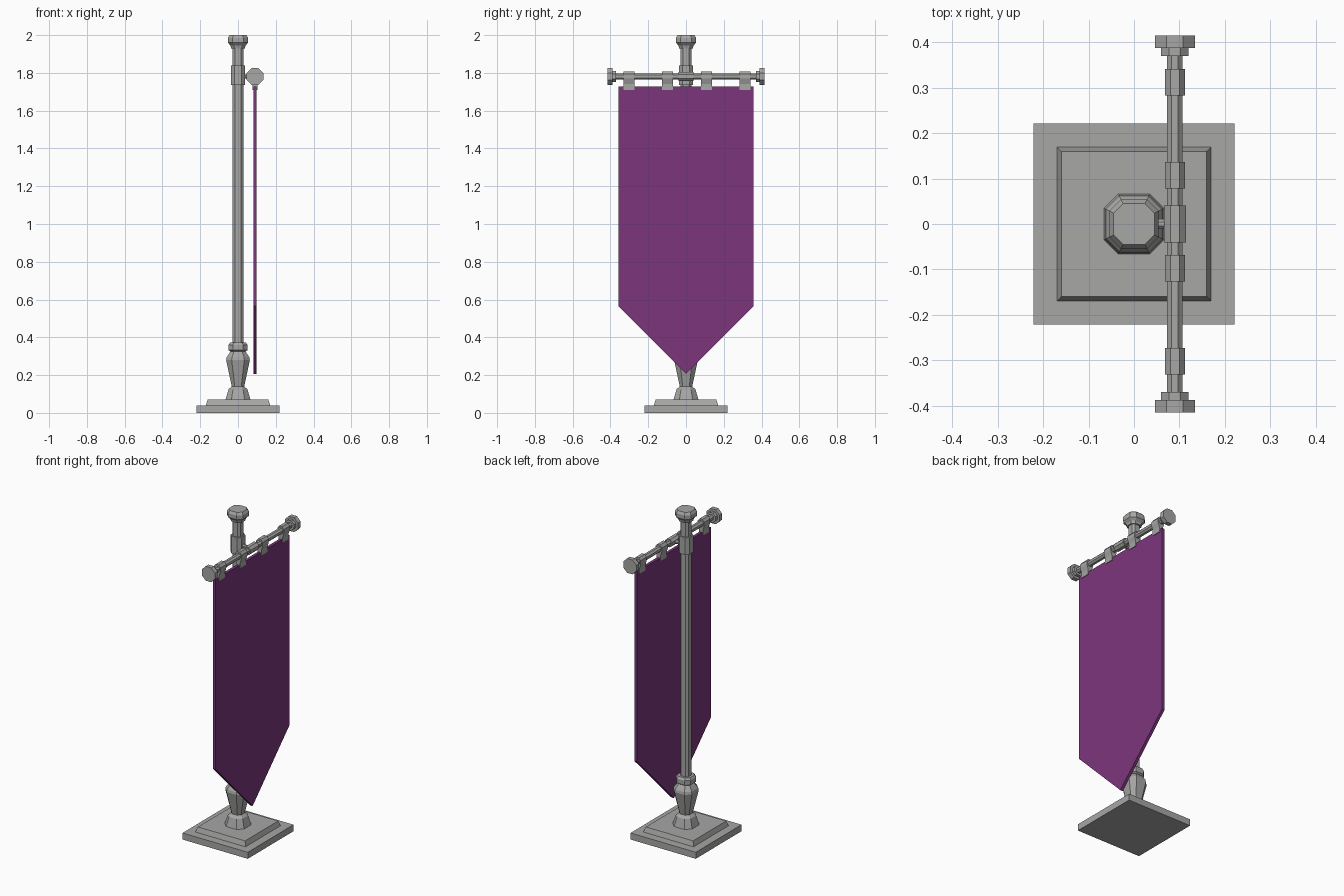
import bpy, bmesh, math
from mathutils import Matrix, Vector

if "Cube" in bpy.data.objects:
    bpy.data.objects.remove(bpy.data.objects["Cube"])

BAR_X, BAR_Z = 0.09, 1.781


def material(name, r, g, b):
    mat = bpy.data.materials.new(name)
    mat.diffuse_color = (r, g, b, 1)
    mat.use_nodes = True
    mat.node_tree.nodes["Principled BSDF"].inputs["Base Color"].default_value = mat.diffuse_color
    return mat


grey = material("grey_metal", 0.385, 0.385, 0.38)
purple = material("purple_cloth", 0.2, 0.036, 0.2)


def finish(name, bm, mat):
    bmesh.ops.recalc_face_normals(bm, faces=bm.faces)
    me = bpy.data.meshes.new(name)
    bm.to_mesh(me)
    bm.free()
    ob = bpy.data.objects.new(name, me)
    bpy.context.collection.objects.link(ob)
    me.materials.append(mat)
    return ob


def stack(name, profile, flat=0.4142, matrix=Matrix()):
    """Stacked octagon rings (flat=1: squares); profile = (half width, height)."""
    corners = [(1, flat), (flat, 1)] if flat < 1 else [(1, 1)]
    section = []
    for x, y in corners:
        section += [(x, y), (-y, x), (-x, -y), (y, -x)]
    section.sort(key=lambda p: math.atan2(p[1], p[0]))
    n = len(section)
    bm = bmesh.new()
    rings = [[bm.verts.new(matrix @ Vector((r * x, r * y, h))) for x, y in section]
             for r, h in profile]
    for a, b in zip(rings, rings[1:]):
        for i in range(n):
            j = (i + 1) % n
            bm.faces.new((a[i], a[j], b[j], b[i]))
    bm.faces.new(rings[0])
    bm.faces.new(rings[-1])
    return finish(name, bm, grey)


def extrude(name, points, direction, mat):
    bm = bmesh.new()
    face = bm.faces.new([bm.verts.new(p) for p in points])
    new = bmesh.ops.extrude_face_region(bm, geom=[face], use_keep_orig=True)
    moved = [v for v in new['geom'] if isinstance(v, bmesh.types.BMVert)]
    bmesh.ops.translate(bm, verts=moved, vec=direction)
    return finish(name, bm, mat)


# stepped square base
stack("base_plate", [(0.221, 0), (0.221, 0.04)], 1)
stack("base_step", [(0.17, 0.04), (0.16, 0.07)], 1)

# chamfered foot, pole and finial
CH = 0.53
stack("pole_foot", [(0.066, 0.07), (0.05, 0.125), (0.033, 0.14), (0.063, 0.28),
                    (0.06, 0.295), (0.04, 0.325), (0.05, 0.332), (0.05, 0.36),
                    (0.042, 0.372), (0.028, 0.372)], CH)
stack("pole", [(0.028, 0.37), (0.028, 1.94)], CH)
stack("pole_collar", [(0.036, 1.735), (0.036, 1.84)], CH)
stack("finial", [(0.036, 1.93), (0.04, 1.945), (0.054, 1.96), (0.054, 1.985), (0.045, 2.0)], CH)

# crossbar along y with centre sleeve and end knobs
along_y = Matrix.Translation((BAR_X, 0, BAR_Z)) @ Matrix.Rotation(-math.pi / 2, 4, 'X')
stack("crossbar", [(0.017, -0.38), (0.017, 0.38)], matrix=along_y)
stack("crossbar_sleeve", [(0.024, -0.041), (0.024, 0.041)], matrix=along_y)
for side, s in (("left", -1), ("right", 1)):
    stack("crossbar_knob_" + side, [(0.03, s * 0.37), (0.03, s * 0.388),
                                    (0.044, s * 0.388), (0.044, s * 0.415)], matrix=along_y)

# bracket joining pole to crossbar
along_x = Matrix.Translation((0, 0, BAR_Z)) @ Matrix.Rotation(math.pi / 2, 4, 'Y')
stack("bracket", [(0.011, 0.025), (0.011, BAR_X - 0.01)], matrix=along_x)

# hanging tabs folded over the crossbar
half = [(0.013, 1.71), (0.013, 1.742), (0.022, 1.77), (0.022, 1.793), (0.01, 1.808)]
outline = half + [(-x, z) for x, z in reversed(half)]
for k in range(4):
    y = 0.005 + (k - 1.5) * 0.205
    extrude("banner_tab_%d" % (k + 1),
            [(BAR_X + x, y - 0.029, z) for x, z in outline], (0, 0.058, 0), grey)

# pointed banner
shape = [(-0.358, 1.728), (-0.358, 0.566), (0, 0.206), (0.358, 0.566), (0.358, 1.728)]
extrude("banner", [(BAR_X - 0.009, y, z) for y, z in shape], (0.018, 0, 0), purple)
